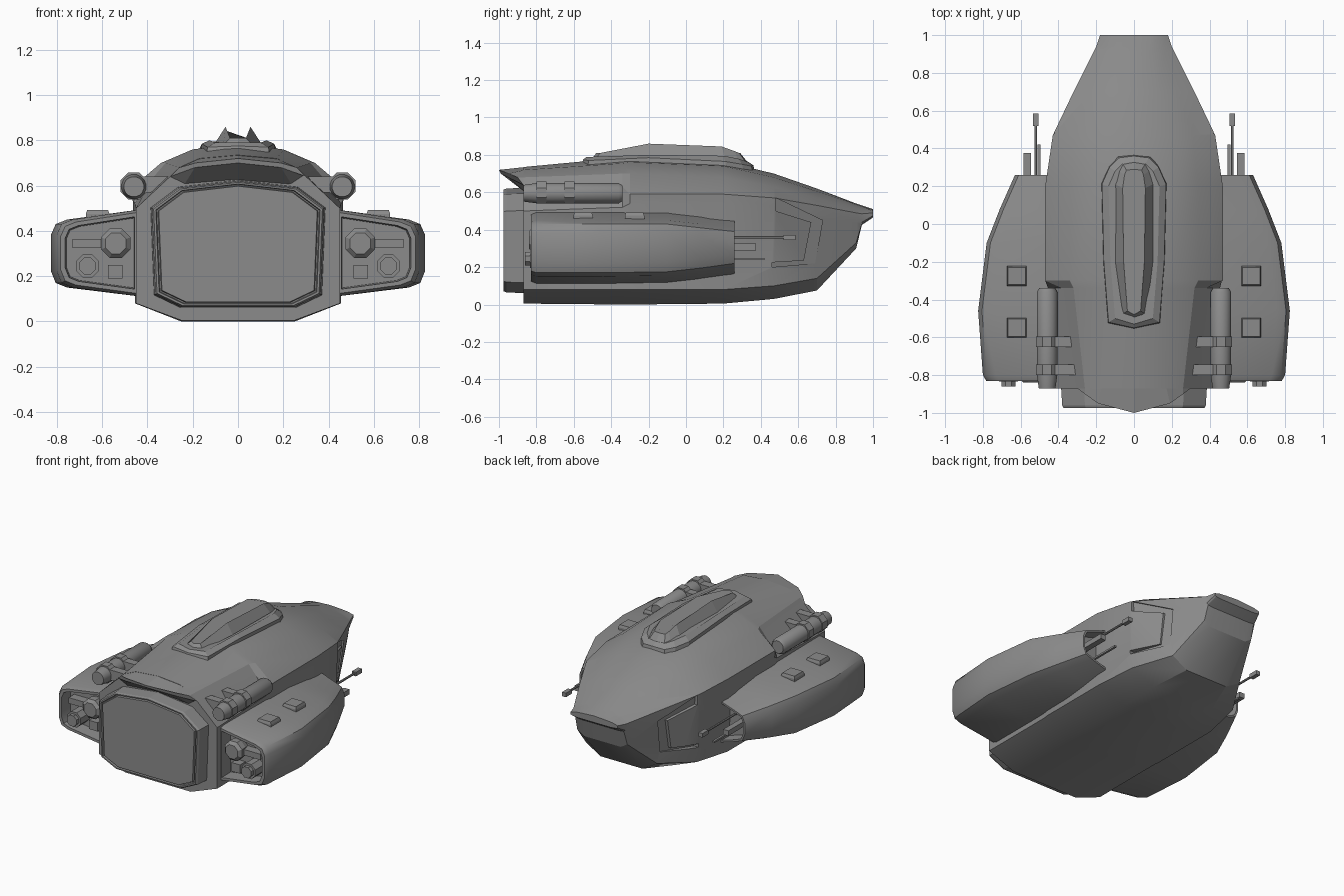
import bpy, bmesh, math
from mathutils import Vector

if "Cube" in bpy.data.objects:
    bpy.data.objects.remove(bpy.data.objects["Cube"])

grey = bpy.data.materials.new("hull grey")
grey.use_nodes = True
grey.diffuse_color = (0.26, 0.26, 0.26, 1)
grey.node_tree.nodes["Principled BSDF"].inputs["Base Color"].default_value = (0.26, 0.26, 0.26, 1)


def finish(name, bm, mirror=False, smooth=None):
    bmesh.ops.recalc_face_normals(bm, faces=bm.faces)
    mesh = bpy.data.meshes.new(name)
    bm.to_mesh(mesh)
    bm.free()
    mesh.materials.append(grey)
    ob = bpy.data.objects.new(name, mesh)
    bpy.context.collection.objects.link(ob)
    if mirror:
        ob.modifiers.new("mirror", 'MIRROR')
    if smooth:
        bpy.ops.object.select_all(action='DESELECT')
        ob.select_set(True)
        bpy.context.view_layer.objects.active = ob
        bpy.ops.object.shade_smooth_by_angle(angle=math.radians(smooth))
    return ob


def loft(name, rings, mirror=False, smooth=None):
    """Skin closed rings of 3D points and cap both ends."""
    bm = bmesh.new()
    rows = [[bm.verts.new(p) for p in ring] for ring in rings]
    n = len(rows[0])
    for a, b in zip(rows, rows[1:]):
        for i in range(n):
            j = (i + 1) % n
            bm.faces.new((a[i], a[j], b[j], b[i]))
    bm.faces.new(rows[0])
    bm.faces.new(rows[-1])
    return finish(name, bm, mirror, smooth)


def both(half):
    """Complete a half ring whose first and last points lie on the centre line."""
    return half + [(-x, y, z) for x, y, z in half[-2:0:-1]]


def box(name, x, y, z):
    rect = [(x[0], z[0]), (x[1], z[0]), (x[1], z[1]), (x[0], z[1])]
    return loft(name, [[(a, v, b) for a, b in rect] for v in y], True)


def turned(name, cx, cz, steps, sides=8, smooth=None):
    """Tube along y from (y, radius) steps."""
    turn = [math.tau * (i + 0.5) / sides for i in range(sides)]
    return loft(name, [[(cx + r * math.cos(t), y, cz + r * math.sin(t)) for t in turn]
                       for y, r in steps], True, smooth)


# Main hull: y, roof height, shoulder, roof edge, side top, chine, keel edge
sections = [
    (-0.87, .735, (.17, .72), (.26, .68), (.30, .64), (.45, .50), (.45, .08), (.25, .005)),
    (-0.34, .785, (.20, .755), (.32, .70), (.38, .63), (.455, .52), (.45, .08), (.25, 0)),
    (-0.30, .785, (.20, .76), (.34, .70), (.47, .59), (.465, .54), (.455, .08), (.25, 0)),
    (0.20, .765, (.20, .74), (.34, .68), (.47, .59), (.465, .54), (.455, .08), (.25, .005)),
    (0.47, .70, (.18, .68), (.31, .63), (.43, .57), (.43, .52), (.41, .10), (.23, .03)),
    (0.70, .62, (.13, .605), (.23, .57), (.32, .53), (.315, .48), (.27, .14), (.16, .075)),
    (0.91, .54, (.09, .535), (.16, .515), (.215, .49), (.21, .44), (.19, .33), (.14, .30)),
    (0.94, .53, (.09, .525), (.15, .51), (.20, .485), (.195, .44), (.185, .43), (.14, .425)),
    (1.00, .51, (.09, .505), (.14, .50), (.18, .49), (.18, .475), (.17, .47), (.13, .465))]
hull = loft("hull", [both([(0, s[0], s[1])] + [(x, s[0], z) for x, z in s[2:]]
                          + [(0, s[0], s[-1][1])]) for s in sections], smooth=22)

# Bent recessed channel on each side of the nose
channel = [(.48, .57), (.73, .45), (.69, .22), (.46, .20), (.46, .225), (.63, .235), (.67, .44), (.48, .50)]
for side in (1, -1):
    cutter = loft("channel_cutter", [[(side * (x or .41 - .45 * (y - .46) - .1 * (.5 - z)), y, z)
                                      for y, z in channel] for x in (0, .6)])
    cut = hull.modifiers.new("channel", 'BOOLEAN')
    cut.operation, cut.solver, cut.object = 'DIFFERENCE', 'EXACT', cutter
    bpy.context.view_layer.objects.active = hull
    bpy.ops.object.modifier_apply(modifier=cut.name)
    bpy.data.objects.remove(cutter)

# Pointed visor over the front door
loft("visor", [
    both([(0, -.86, .735), (.17, -.86, .72), (.26, -.86, .68), (.30, -.86, .64), (.24, -.86, .60), (0, -.86, .62)]),
    both([(0, -1, .72), (.19, -.95, .70), (.26, -.90, .68), (.30, -.87, .64), (.19, -.95, .68), (0, -.99, .70)])])

# Front door with a thin stepped rim
door = [(0, .62), (.26, .59), (.38, .50), (.365, .12), (.25, .065), (0, .065)]


def door_ring(y, s):
    return both([(x * s, y, .34 + (z - .34) * s) for x, z in door])


loft("front_door", [door_ring(-.84, 1.02), door_ring(-.96, 1), door_ring(-.975, .98),
                    door_ring(-.975, .955), door_ring(-.96, .945), door_ring(-.96, .93), door_ring(-.975, .92)])


# Side pods with hollow ends
def pod_ring(y, w, top, low, s=1.0):
    pts = [(.43, top), (w - .07, top - .045), (w - .02, top - .065), (w, top - .11),
           (w, low + .11), (w - .02, low + .06), (w - .07, low + .04), (.43, low)]
    cx, cz = (w + .43) / 2, (top + low) / 2
    return [(cx + (x - cx) * s, y, cz + (z - cz) * s) for x, z in pts]


front, back = (.79, .49, .115), (.63, .455, .16)
loft("side_pod", [pod_ring(-.74, *front, .82), pod_ring(-.83, *front, .85), pod_ring(-.83, *front, .96),
                  pod_ring(-.80, .80, .495, .11), pod_ring(-.46, .825, .495, .11),
                  pod_ring(-.10, .78, .495, .115), pod_ring(.08, .71, .475, .135),
                  pod_ring(.26, *back), pod_ring(.26, *back, .88), pod_ring(.18, *back, .86)],
     True, 40)

# Machinery in the pod fronts
turned("large_nozzle", .54, .345, [(-.72, .05), (-.78, .07), (-.82, .07), (-.84, .05)])
turned("small_nozzle", .665, .245, [(-.72, .055), (-.82, .055), (-.835, .055), (-.835, .04), (-.86, .04)])
box("pod_crossbar", (.48, .73), (-.80, -.73), (.325, .365))
box("pod_block", (.51, .575), (-.80, -.73), (.19, .25))

# Guns and rods at the pod backs
turned("gun_barrel", .52, .36, [(.15, .008), (.52, .008)])
box("gun_tip", (.505, .535), (.52, .585), (.345, .373))
box("short_gun", (.545, .585), (.15, .375), (.29, .325))
box("thin_rod", (.495, .51), (.15, .42), (.238, .25))

# Raised pads on the pods
for n, y in enumerate((-.275, -.55)):
    loft(f"pod_pad_{n}", [[(.62 + a * s, y + b * s, z) for a, b in ((-1, -1), (1, -1), (1, 1), (-1, 1))]
                          for s, z in ((.052, .44), (.052, .475), (.046, .492))], True)

# Shoulder tubes with clamps
turned("shoulder_tube", .46, .595, [(-.87, .045), (-.80, .055), (-.36, .055), (-.34, .043)], 16, 40)
for n, y in enumerate((-.80, -.65)):
    turned(f"tube_clamp_{n}", .46, .598, [(y, .064), (y + .055, .064)])
    box(f"clamp_arm_{n}", (.30, .46), (y, y + .055), (.57, .64))


# Roof canopy: outline scaled inward while following a lengthwise height profile
def canopy_ring(outline, heights):
    return both([(x, y, z) for (x, y), z in zip(outline, heights)])


loft("canopy_base", [
    canopy_ring([(0, .37), (.09, .36), (.13, .31), (.175, .22), (.165, -.2), (.14, -.53), (0, -.56)],
                [.70, .70, .70, .70, .72, .72, .74]),
    canopy_ring([(0, .36), (.08, .35), (.13, .30), (.17, .21), (.16, -.2), (.135, -.52), (0, -.55)],
                [.745, .74, .75, .765, .785, .77, .775]),
    canopy_ring([(0, .33), (.06, .32), (.10, .28), (.135, .20), (.125, -.2), (.10, -.50), (0, -.53)],
                [.765, .765, .78, .795, .80, .79, .79])])
loft("canopy_top", [
    canopy_ring([(0, .33), (.06, .32), (.08, .28), (.10, .21), (.10, -.2), (.065, -.48), (0, -.50)],
                [.76, .76, .77, .785, .79, .78, .78]),
    canopy_ring([(0, .29), (.04, .285), (.05, .26), (.06, .19), (.055, -.2), (.035, -.46), (0, -.48)],
                [.81, .81, .82, .845, .86, .81, .81])])
